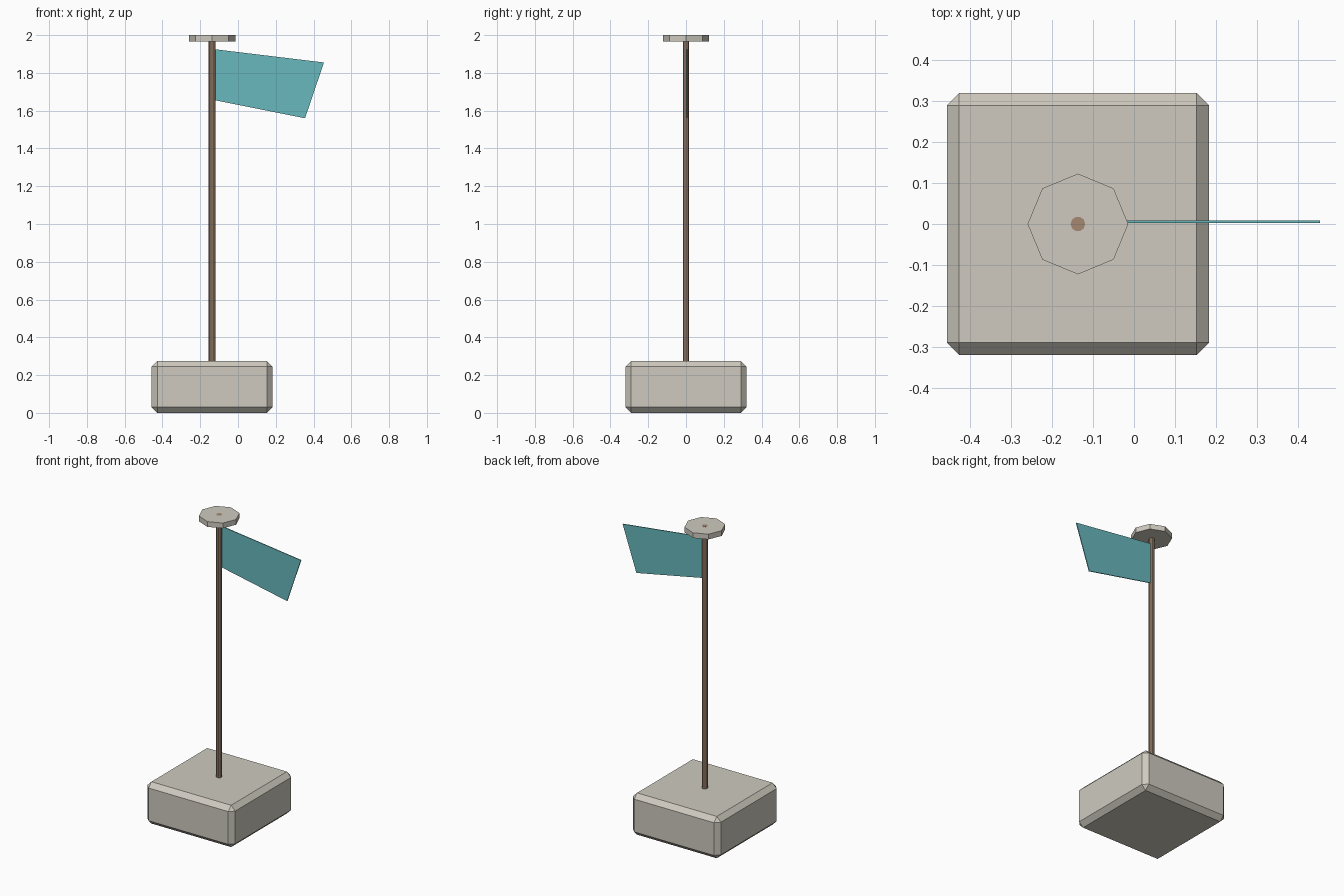
import bpy, bmesh, math
from mathutils import Vector

cube = bpy.data.objects.get("Cube")
if cube:
    bpy.data.objects.remove(cube, do_unlink=True)

POLE_X = -0.137


def material(name, rgb):
    m = bpy.data.materials.new(name)
    m.use_nodes = True
    m.diffuse_color = (*rgb, 1)
    m.node_tree.nodes["Principled BSDF"].inputs["Base Color"].default_value = (*rgb, 1)
    return m


def finish(name, bm, mat):
    bmesh.ops.recalc_face_normals(bm, faces=bm.faces)
    mesh = bpy.data.meshes.new(name)
    bm.to_mesh(mesh)
    bm.free()
    mesh.materials.append(mat)
    obj = bpy.data.objects.new(name, mesh)
    bpy.context.collection.objects.link(obj)
    return obj


def prism(name, sides, radius, z0, z1, mat):
    bm = bmesh.new()
    bmesh.ops.create_cone(bm, cap_ends=True, segments=sides, radius1=radius,
                          radius2=radius, depth=z1 - z0)
    # put one corner on the x axis
    turn = math.atan2(bm.verts[:][0].co.y, bm.verts[:][0].co.x)
    for v in bm.verts:
        a = math.atan2(v.co.y, v.co.x) - turn
        v.co = Vector((POLE_X + radius * math.cos(a), radius * math.sin(a),
                       v.co.z + (z0 + z1) / 2))
    return finish(name, bm, mat)


stone = material("pale stone", (0.62, 0.59, 0.52))
wood = material("brown wood", (0.38, 0.25, 0.17))
cloth = material("teal cloth", (0.14, 0.48, 0.51))

# Chamfered base block
bm = bmesh.new()
bmesh.ops.create_cube(bm, size=1)
for v in bm.verts:
    v.co = Vector((v.co.x * 0.64 + POLE_X, v.co.y * 0.64, (v.co.z + 0.5) * 0.275))
bmesh.ops.bevel(bm, geom=bm.edges[:], offset=0.03, segments=1, affect='EDGES')
finish("base", bm, stone)

# Pole runs from inside the base up through the cap
prism("pole", 10, 0.018, 0.2, 2.0, wood)
prism("cap", 8, 0.123, 1.965, 1.9995, stone)

# Thin tapering flag
bm = bmesh.new()
outline = [(-0.122, 1.655), (0.355, 1.56), (0.455, 1.855), (-0.122, 1.925)]
front = bm.faces.new([bm.verts.new((x, 0.003, z)) for x, z in outline])
back = bmesh.ops.extrude_face_region(bm, geom=[front], use_keep_orig=True)
bmesh.ops.translate(bm, vec=(0, 0.006, 0),
                    verts=[g for g in back["geom"] if isinstance(g, bmesh.types.BMVert)])
finish("flag", bm, cloth)
